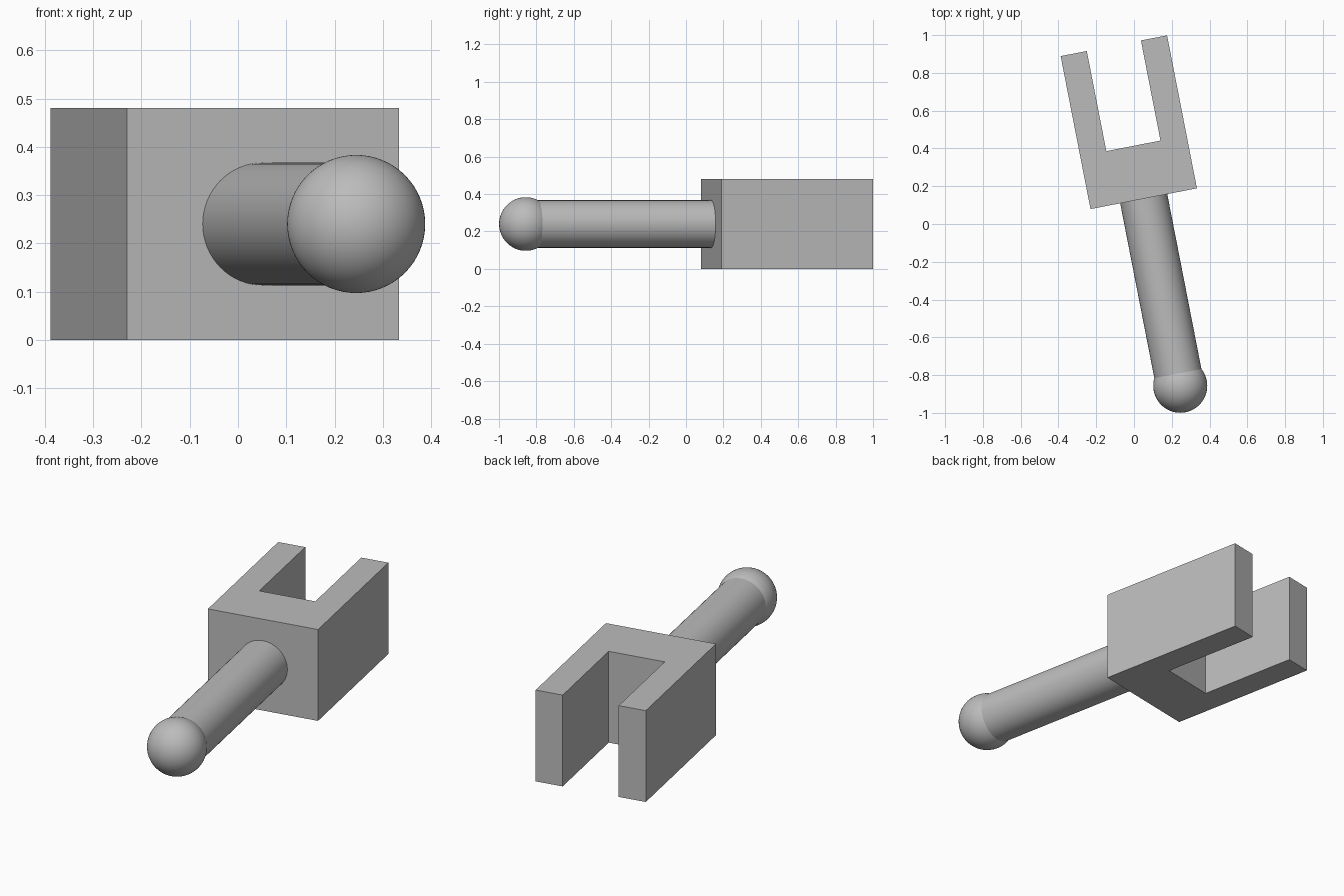
import bpy
import bmesh
import math
from mathutils import Matrix, Vector

cube = bpy.data.objects.get("Cube")
if cube:
    bpy.data.objects.remove(cube, do_unlink=True)

HEIGHT = 0.48
MID = HEIGHT / 2
# Frame of the part: origin at the middle of the block's front face, turned about z
FRAME = Matrix.Translation((0.0515, 0.134, 0)) @ Matrix.Rotation(math.radians(11.05), 4, 'Z')

grey = bpy.data.materials.new("plain grey")
grey.use_nodes = True
colour = (0.5, 0.5, 0.5, 1)
grey.diffuse_color = colour
grey.node_tree.nodes["Principled BSDF"].inputs["Base Color"].default_value = colour


def finish(obj, name):
    obj.name = name
    obj.data.name = name
    obj.data.materials.append(grey)
    obj.matrix_world = FRAME @ obj.matrix_basis
    return obj


def smooth(obj):
    bpy.ops.object.select_all(action='DESELECT')
    obj.select_set(True)
    bpy.context.view_layer.objects.active = obj
    bpy.ops.object.shade_smooth_by_angle(angle=math.radians(35))


# Forked block: a U outline raised to full height
half, inner, slot, length = 0.287, 0.146, 0.285, 0.825
right_side = [(half, 0), (half, length), (inner, length), (inner, slot)]
outline = right_side + [(-x, y) for x, y in reversed(right_side)]
bm = bmesh.new()
base = bm.faces.new([bm.verts.new((x, y, 0)) for x, y in outline])
raised = bmesh.ops.extrude_face_region(bm, geom=[base])["geom"]
bmesh.ops.translate(bm, vec=Vector((0, 0, HEIGHT)),
                    verts=[v for v in raised if isinstance(v, bmesh.types.BMVert)])
bmesh.ops.recalc_face_normals(bm, faces=bm.faces)
mesh = bpy.data.meshes.new("forked_block")
bm.to_mesh(mesh)
bm.free()
block = bpy.data.objects.new("forked_block", mesh)
bpy.context.collection.objects.link(block)
finish(block, "forked_block")

# Round rod from the block's front face to the ball
reach = 1.009
bpy.ops.mesh.primitive_cylinder_add(vertices=64, radius=0.127, depth=reach,
                                    location=(0, -reach / 2, MID),
                                    rotation=(math.pi / 2, 0, 0))
smooth(finish(bpy.context.object, "rod"))

# Ball on the end of the rod
bpy.ops.mesh.primitive_uv_sphere_add(segments=64, ring_count=32, radius=0.143,
                                     location=(0, -reach, MID))
smooth(finish(bpy.context.object, "ball_end"))
